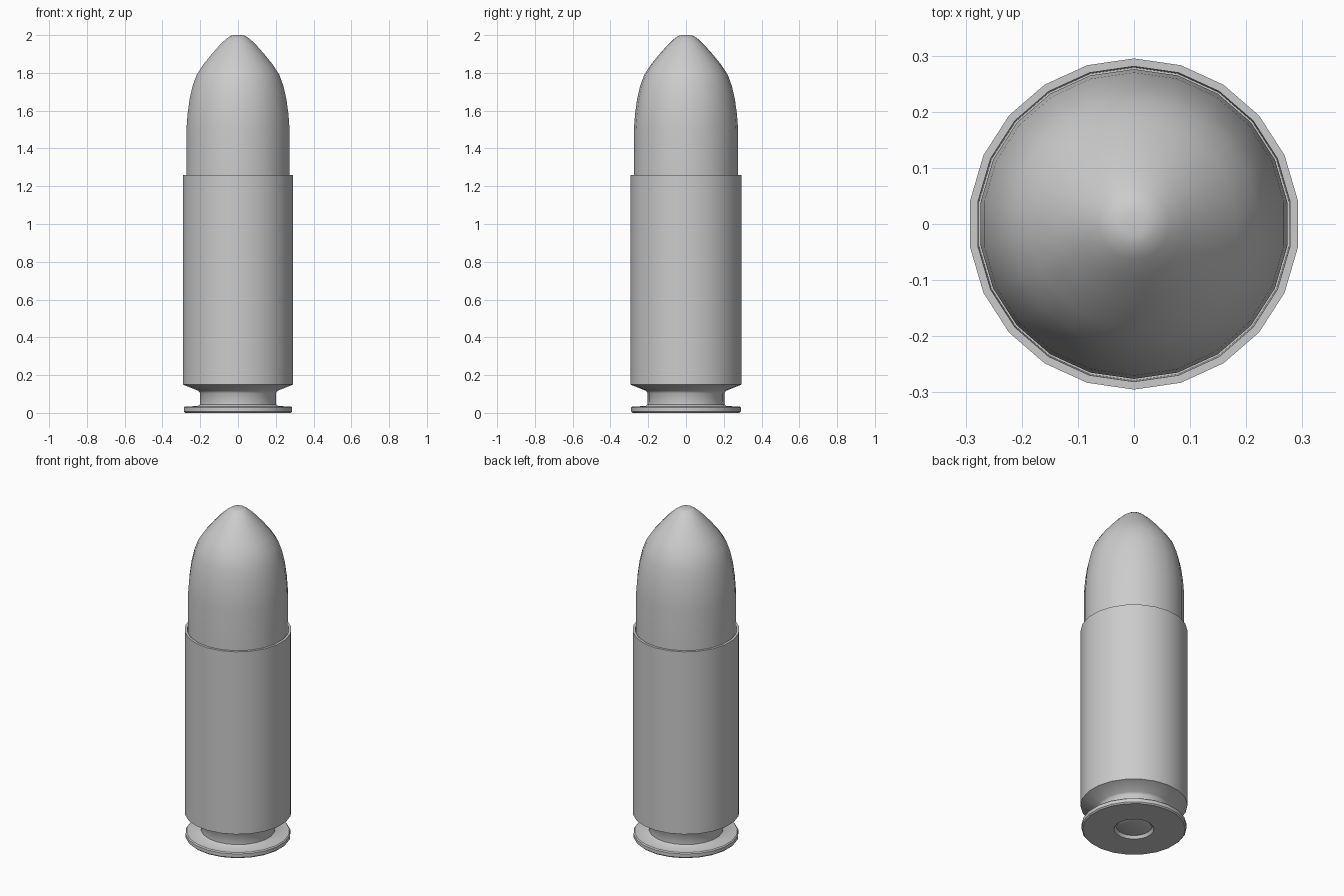
import bpy, bmesh, math

if "Cube" in bpy.data.objects:
    bpy.data.objects.remove(bpy.data.objects["Cube"])

SIDES = 22


def lathe(name, profile, angle):
    """Spin (radius, z) points around z; cap wherever the radius is zero."""
    bm = bmesh.new()
    rings = []
    for r, z in profile:
        if r == 0:
            rings.append([bm.verts.new((0, 0, z))] * SIDES)
        else:
            ring = []
            for i in range(SIDES):
                a = math.pi / 2 + 2 * math.pi * i / SIDES
                ring.append(bm.verts.new((r * math.cos(a), r * math.sin(a), z)))
            rings.append(ring)
    for low, high in zip(rings, rings[1:]):
        for i in range(SIDES):
            j = (i + 1) % SIDES
            corners = list(dict.fromkeys((low[i], low[j], high[j], high[i])))
            bm.faces.new(corners)
    bmesh.ops.recalc_face_normals(bm, faces=bm.faces)
    mesh = bpy.data.meshes.new(name)
    bm.to_mesh(mesh)
    bm.free()
    obj = bpy.data.objects.new(name, mesh)
    bpy.context.collection.objects.link(obj)
    bpy.ops.object.select_all(action='DESELECT')
    obj.select_set(True)
    bpy.context.view_layer.objects.active = obj
    bpy.ops.object.shade_smooth_by_angle(angle=math.radians(angle))
    return obj


# Casing: recessed base, rim, extraction groove, straight wall and open lip
lathe("casing", [
    (0, 0.018), (0.10, 0.018), (0.11, 0.0), (0.283, 0.0),
    (0.29, 0.007), (0.29, 0.028), (0.284, 0.034), (0.215, 0.036),
    (0.204, 0.045), (0.203, 0.105), (0.212, 0.117), (0.295, 0.15),
    (0.295, 1.26), (0.281, 1.26), (0.279, 1.21), (0, 1.21),
], 40)

# Primer: small disc set in the base recess
lathe("primer", [
    (0, 0.010), (0.085, 0.010), (0.095, 0.014), (0.095, 0.022), (0, 0.022),
], 40)

# Bullet: rounded ogive with a small flat tip, seated in the casing mouth
lathe("bullet", [
    (0, 1.215), (0.276, 1.215), (0.276, 1.50), (0.270, 1.58),
    (0.259, 1.66), (0.243, 1.73), (0.221, 1.79), (0.185, 1.845),
    (0.140, 1.90), (0.095, 1.95), (0.063, 1.98), (0.040, 1.996),
    (0.02, 2.0), (0, 2.0),
], 40)
